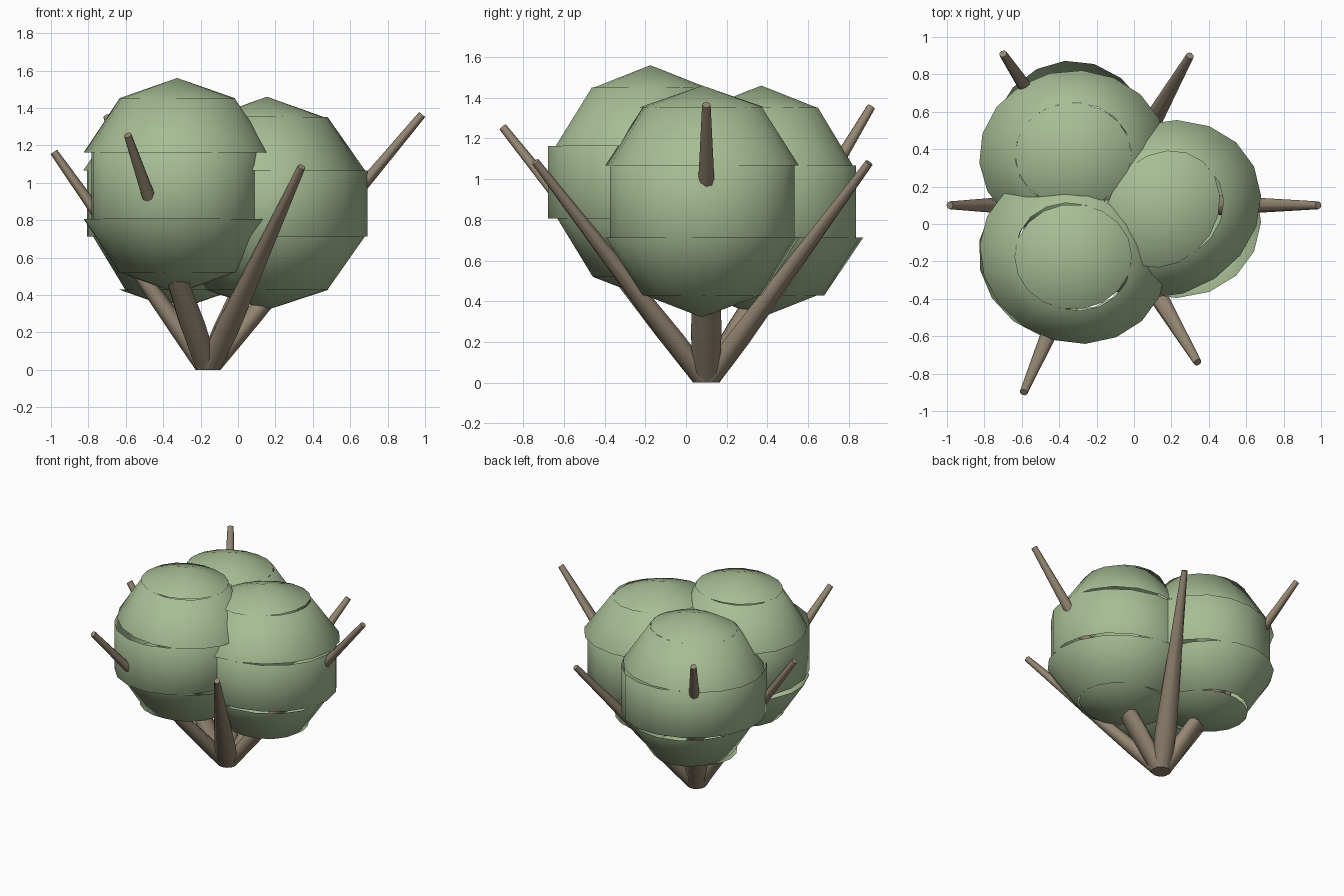
import bpy, bmesh
from math import sin, cos, pi, radians
from mathutils import Vector

if "Cube" in bpy.data.objects:
    bpy.data.objects.remove(bpy.data.objects["Cube"])


def material(name, color):
    m = bpy.data.materials.new(name)
    m.diffuse_color = color
    m.use_nodes = True
    m.node_tree.nodes["Principled BSDF"].inputs["Base Color"].default_value = m.diffuse_color
    return m


LEAF = material("leaf_green", (0.39, 0.51, 0.30, 1))
BARK = material("bark_brown", (0.30, 0.24, 0.17, 1))
ROOT = Vector((-0.16, 0.10, 0.0))


def finish(bm, name, mat):
    me = bpy.data.meshes.new(name)
    bm.to_mesh(me)
    bm.free()
    me.materials.append(mat)
    ob = bpy.data.objects.new(name, me)
    bpy.context.collection.objects.link(ob)
    return ob


def bridge(bm, a, b):
    n = len(a)
    for i in range(n):
        j = (i + 1) % n
        bm.faces.new((a[i], a[j], b[j], b[i])).smooth = True


def branch(name, tip, sides=8):
    # Flat foot on the ground, slightly flattened lower part, then a taper to the tip
    bm = bmesh.new()
    tip = Vector(tip)
    d = (tip - ROOT).normalized()
    side = Vector((0, 0, 1)).cross(d).normalized()
    rings = []
    for t, rs, ru in ((0, 0.067, 0.067), (0.2, 0.075, 0.05), (1, 0.021, 0.021)):
        axis = Vector((0, 0, 1)) if t == 0 else d
        up = axis.cross(side)
        c = ROOT.lerp(tip, t)
        rings.append([bm.verts.new(c + side * rs * cos(2 * pi * i / sides) + up * ru * sin(2 * pi * i / sides))
                      for i in range(sides)])
    for a, b in zip(rings, rings[1:]):
        bridge(bm, a, b)
    bm.faces.new(rings[0][::-1])
    bm.faces.new(rings[-1])
    bmesh.ops.recalc_face_normals(bm, faces=bm.faces)
    finish(bm, name, BARK)


def foliage(name, center, a, b, h, turns, n=18):
    # Five loose oval bands, each turned its own way, shaded as one ball
    bm = bmesh.new()
    c = Vector(center)

    def ring(k, rot):
        lat, out = pi * k / 5, []
        for i in range(n):
            t = 2 * pi * i / n
            x, y = a * sin(lat) * cos(t), b * sin(lat) * sin(t)
            out.append(bm.verts.new(c + Vector((x * cos(rot) - y * sin(rot),
                                                x * sin(rot) + y * cos(rot), h * cos(lat)))))
        return out

    for k, turn in enumerate(turns):
        rot = radians(turn)
        if k in (0, 4):
            rim = ring(1 if k == 0 else 4, rot)
            pole = bm.verts.new(c + Vector((0, 0, h if k == 0 else -h)))
            for i in range(n):
                bm.faces.new((rim[i], rim[(i + 1) % n], pole)).smooth = True
        else:
            bridge(bm, ring(k, rot), ring(k + 1, rot))
    bm.normal_update()
    inward = [f for f in bm.faces if f.normal.dot(f.calc_center_median() - c) < 0]
    bmesh.ops.reverse_faces(bm, faces=inward)
    me = finish(bm, name, LEAF).data
    me.normals_split_custom_set_from_vertices([(v.co - c).normalized() for v in me.vertices])


# Six straight branches spreading from one foot
branch("branch_right", (0.985, 0.10, 1.365))
branch("branch_back_right", (0.30, 0.90, 1.08))
branch("branch_back_left", (-0.70, 0.91, 1.355))
branch("branch_left", (-0.985, 0.10, 1.165))
branch("branch_front_left", (-0.59, -0.90, 1.255))
branch("branch_front_right", (0.34, -0.74, 1.085))

# Three leafy clumps around the foot
foliage("foliage_front", (-0.325, -0.175, 0.985), 0.535, 0.48, 0.575, (0, 155, 75, 170, 20))
foliage("foliage_back", (-0.325, 0.37, 0.89), 0.53, 0.475, 0.57, (0, 5, 35, 95, 0))
foliage("foliage_right", (0.155, 0.08, 0.89), 0.565, 0.485, 0.57, (50, 25, 0, -25, 0))
